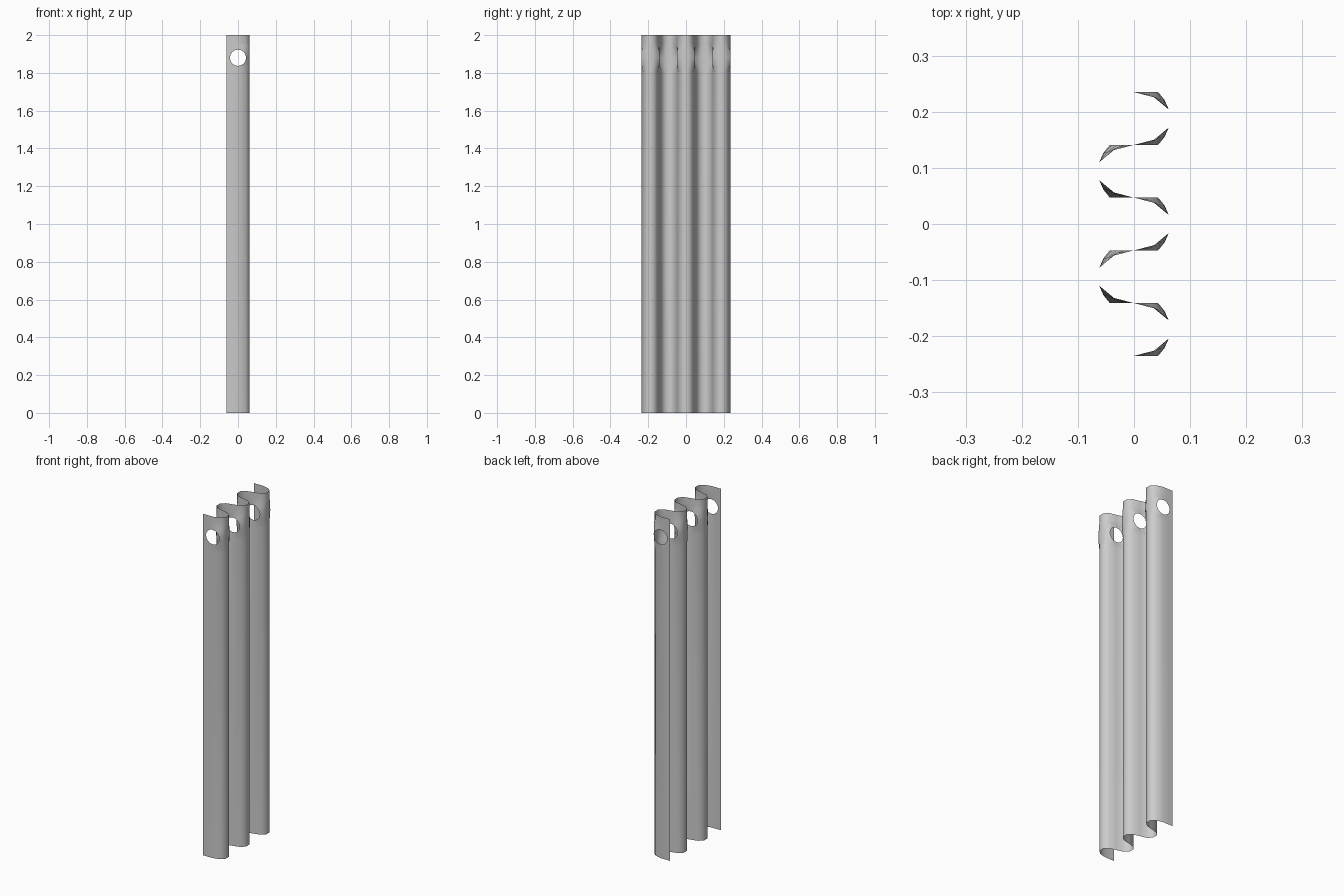
import bpy, bmesh, math

if "Cube" in bpy.data.objects:
    bpy.data.objects.remove(bpy.data.objects["Cube"])

LAYERS, STEP = 6, 0.094
XS = [-0.062, -0.039, 0.0, 0.039, 0.062]      # columns across one fold
OFFS = [0.031, 0.010, 0.0, 0.010, 0.031]      # bend of the cloth at each column
HOLE_Z, HOLE_R = 1.88, 0.043
ZS = [HOLE_Z + d for d in (-0.08, -0.04, 0.0, 0.04, 0.08)]
# order of the 16 grid points around the eyelet, anticlockwise from the right
RING = ([(4, 2), (4, 3), (4, 4), (3, 4), (2, 4), (1, 4), (0, 4), (0, 3)]
        + [(0, 2), (0, 1), (0, 0), (1, 0), (2, 0), (3, 0), (4, 0), (4, 1)])

bm = bmesh.new()


def face(points):
    bm.faces.new([bm.verts.new(p) for p in points])


def layer_y(i):
    return (i - (LAYERS - 1) / 2) * STEP


def cloth(i, c, z):
    """Point on layer i, column c, of the wavy curtain."""
    side = (XS[c] > 0) - (XS[c] < 0)
    bend = side * OFFS[c] * (1 if i % 2 == 0 else -1)
    if side < 0 and i in (0, LAYERS - 1):     # loose outer ends stay flat
        bend = 0
    return (XS[c], layer_y(i) + bend, z)


def mix(a, b, t):
    return tuple(p + (q - p) * t for p, q in zip(a, b))


for i in range(LAYERS):
    # plain cloth below and above the eyelet
    for c in range(4):
        for lo, hi in ((0, ZS[0]), (ZS[-1], 2.0)):
            face([cloth(i, c, lo), cloth(i, c + 1, lo),
                  cloth(i, c + 1, hi), cloth(i, c, hi)])
    # flattened rings around the eyelet hole
    outer = [cloth(i, c, ZS[r]) for c, r in RING]
    inner = [(HOLE_R * math.cos(k * math.pi / 8), layer_y(i),
              HOLE_Z + HOLE_R * math.sin(k * math.pi / 8)) for k in range(16)]
    middle = []
    for a, b in zip(inner, outer):
        x, _, z = mix(a, b, 0.6)
        middle.append((x, mix(a, b, 0.45)[1], z))
    for a, b in ((inner, middle), (middle, outer)):
        for k in range(16):
            n = (k + 1) % 16
            face([a[k], b[k], b[n], a[n]])
    # turn joining this layer to the next
    if i < LAYERS - 1:
        c = 4 if i % 2 == 0 else 0
        rows = [0] + ZS + [2.0]
        for lo, hi in zip(rows, rows[1:]):
            face([cloth(i, c, lo), cloth(i + 1, c, lo),
                  cloth(i + 1, c, hi), cloth(i, c, hi)])

bmesh.ops.remove_doubles(bm, verts=bm.verts, dist=0.0005)
bmesh.ops.recalc_face_normals(bm, faces=bm.faces)
for f in bm.faces:
    f.smooth = True

mesh = bpy.data.meshes.new("folded_curtain")
bm.to_mesh(mesh)
bm.free()
curtain = bpy.data.objects.new("folded_curtain", mesh)
bpy.context.collection.objects.link(curtain)
